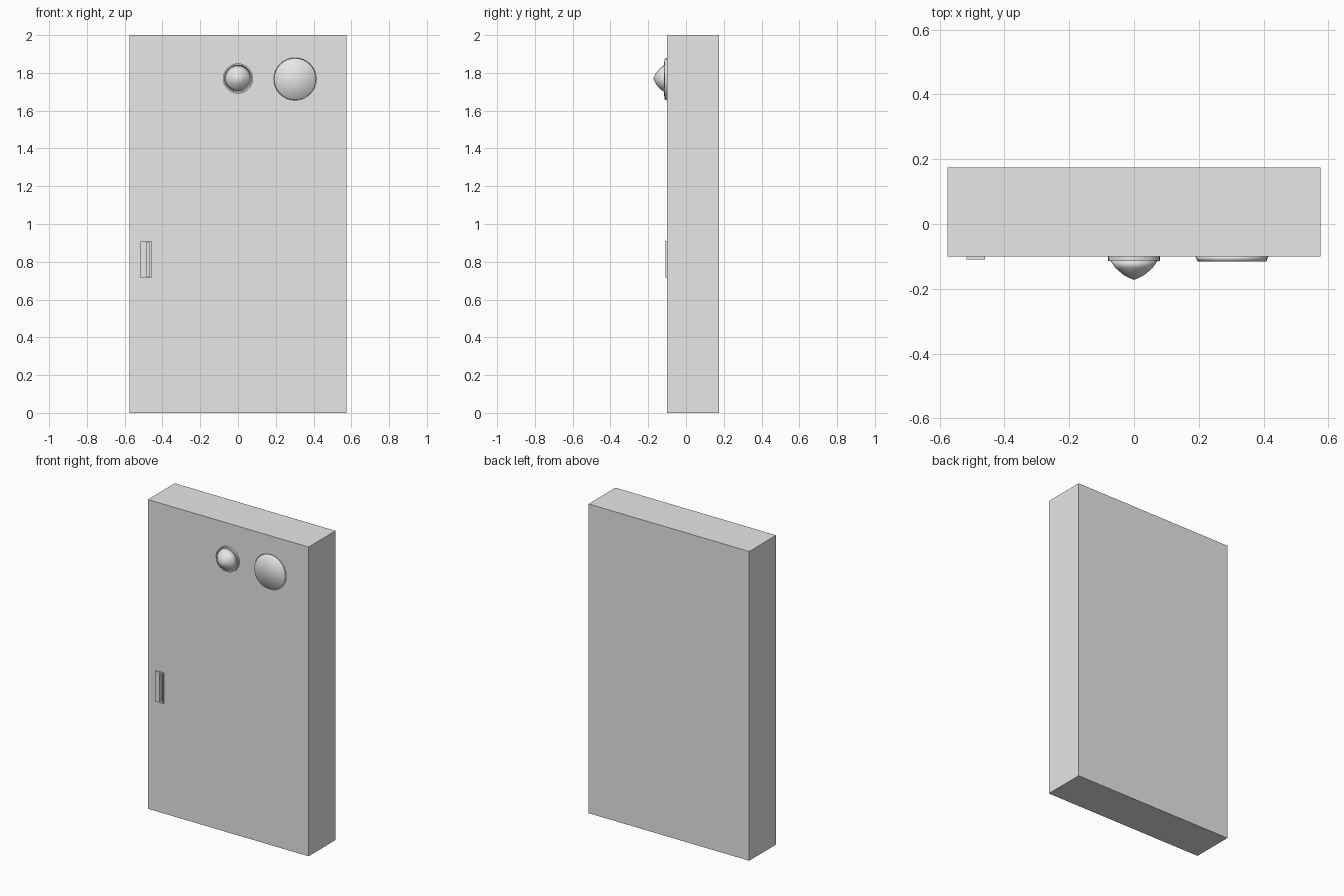
import bpy, bmesh, math

cube = bpy.data.objects.get("Cube")
if cube:
    bpy.data.objects.remove(cube, do_unlink=True)

grey = bpy.data.materials.new("light grey")
grey.use_nodes = True
colour = (0.8, 0.8, 0.8, 1)
grey.diffuse_color = colour
grey.node_tree.nodes["Principled BSDF"].inputs["Base Color"].default_value = colour


def add_object(name, bm, smooth=False):
    bmesh.ops.recalc_face_normals(bm, faces=bm.faces)
    for face in bm.faces:
        face.smooth = smooth
    mesh = bpy.data.meshes.new(name)
    bm.to_mesh(mesh)
    bm.free()
    mesh.materials.append(grey)
    obj = bpy.data.objects.new(name, mesh)
    bpy.context.collection.objects.link(obj)
    return obj


def box(name, low, high):
    bm = bmesh.new()
    bmesh.ops.create_cube(bm, size=1)
    for v in bm.verts:
        v.co = [a + (b - a) * (c + 0.5) for a, b, c in zip(low, high, v.co)]
    return add_object(name, bm)


def turned(name, x, z, profile, sides=32, smooth=True):
    """Lathe (radius, y) points around a front-to-back axis."""
    bm = bmesh.new()
    rings = []
    for r, y in profile:
        if r == 0:
            rings.append([bm.verts.new((x, y, z))] * sides)
        else:
            angles = [math.tau * i / sides for i in range(sides)]
            rings.append([bm.verts.new((x + r * math.cos(a), y, z + r * math.sin(a)))
                          for a in angles])
    for a, b in zip(rings, rings[1:]):
        for i in range(sides):
            j = (i + 1) % sides
            corners = dict.fromkeys((a[i], a[j], b[j], b[i]))
            bm.faces.new(list(corners))
    bm.faces.new(rings[0])
    return add_object(name, bm, smooth)


def cut(target, cutter):
    mod = target.modifiers.new("slot", 'BOOLEAN')
    mod.operation = 'DIFFERENCE'
    mod.solver = 'EXACT'
    mod.object = cutter
    bpy.context.view_layer.objects.active = target
    bpy.ops.object.modifier_apply(modifier=mod.name)


# Door slab and recessed pull handle
FRONT = -0.1
slab = box("door_slab", (-0.575, FRONT, 0), (0.575, 0.175, 2))
handle = box("handle_plate", (-0.517, FRONT - 0.009, 0.713), (-0.459, FRONT, 0.91))
cutter = box("slot_cutter", (-0.485, FRONT - 0.05, 0.721), (-0.468, FRONT + 0.025, 0.901))
cutter.hide_render = True
for part in (slab, handle):
    cut(part, cutter)
bpy.data.objects.remove(cutter, do_unlink=True)

# Round knob: thin collar with a pointed dome
turned("knob_collar", 0, 1.77, [(0.08, FRONT), (0.08, -0.114), (0, -0.114)], smooth=False)
turned("knob_dome", 0, 1.77,
       [(0.074, -0.112), (0.056, -0.137), (0.031, -0.158), (0, -0.173)])

# Flat round dial with a slightly tapered, softly shaded rim
turned("dial", 0.302, 1.767, [(0.113, FRONT), (0.106, -0.115), (0, -0.116)])
